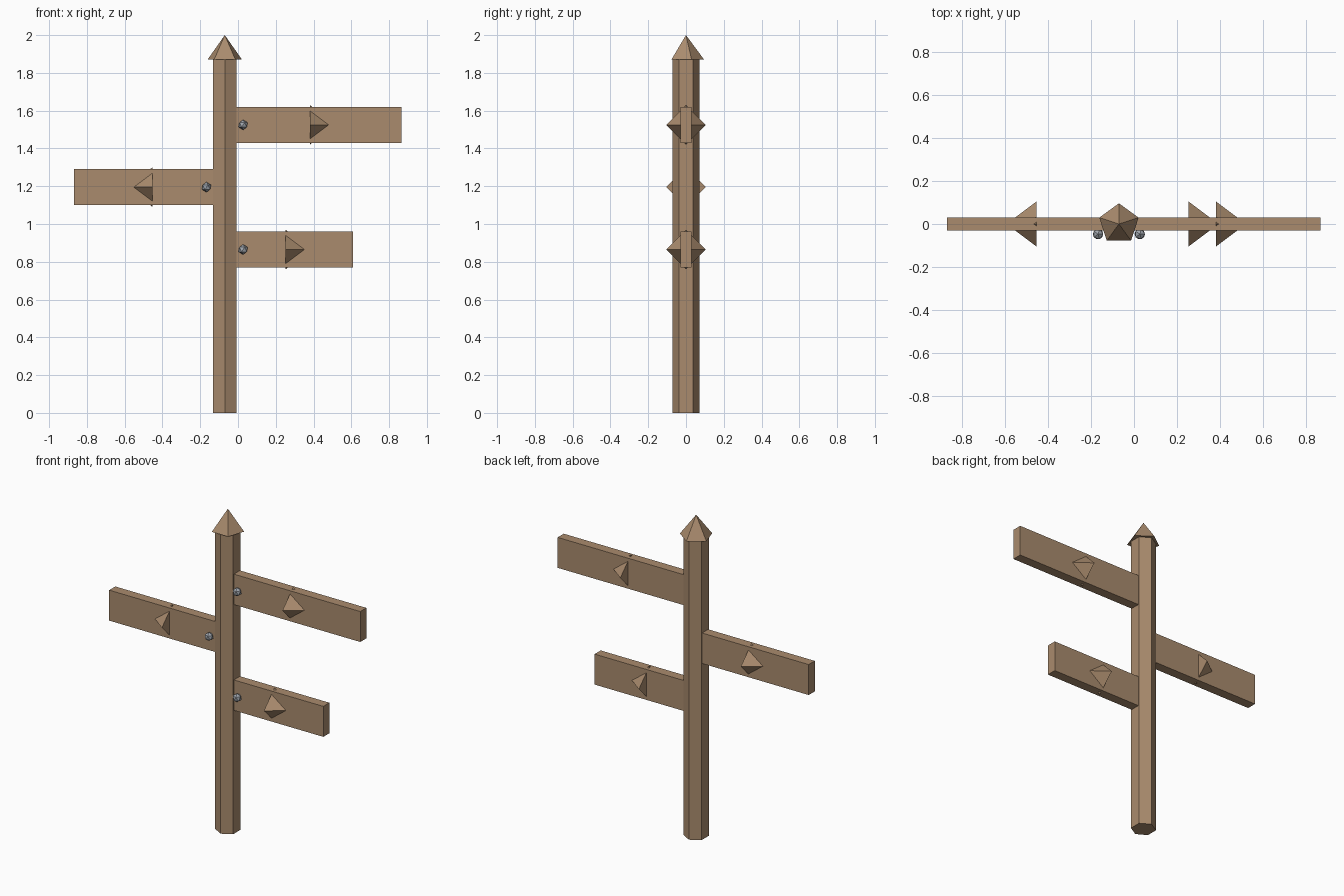
import bpy
from math import pi

cube = bpy.data.objects.get("Cube")
if cube:
    bpy.data.objects.remove(cube, do_unlink=True)


def material(name, rgb):
    mat = bpy.data.materials.new(name)
    mat.use_nodes = True
    mat.diffuse_color = (*rgb, 1)
    mat.node_tree.nodes["Principled BSDF"].inputs["Base Color"].default_value = (*rgb, 1)
    return mat


wood = material("wood", (0.40, 0.26, 0.155))
metal = material("metal", (0.36, 0.39, 0.43))
POST_X = -0.07


def finish(name, mat):
    obj = bpy.context.object
    obj.name = name
    obj.data.materials.append(mat)
    return obj


def add_board(name, z, tip, arrow_base):
    """Plank, two-sided arrow pyramid and nail, pointing towards the tip."""
    side = 1 if tip > 0 else -1
    # Plank
    bpy.ops.mesh.primitive_cube_add(size=1, location=((tip + POST_X) / 2, 0, z))
    plank = finish(name + "_board", wood)
    plank.scale = (abs(tip - POST_X), 0.06, 0.19)
    # Arrow pyramid poking through both faces
    bpy.ops.mesh.primitive_cone_add(vertices=4, radius1=0.105, depth=0.14,
                                    location=(arrow_base + side * 0.07, 0, z),
                                    rotation=(0, side * pi / 2, 0))
    finish(name + "_arrow", wood)
    # Nail head
    bpy.ops.mesh.primitive_ico_sphere_add(subdivisions=1, radius=0.027,
                                          location=(POST_X + side * 0.097, -0.047, z))
    finish(name + "_nail", metal)


# Six-sided post with an edge facing the front
bpy.ops.mesh.primitive_cylinder_add(vertices=6, radius=0.072, depth=1.87,
                                    location=(POST_X, 0, 0.935))
finish("post", wood)

# Five-sided pointed cap
bpy.ops.mesh.primitive_cone_add(vertices=5, radius1=0.096, depth=0.13,
                                location=(POST_X, 0, 1.935))
finish("post_cap", wood)

# Direction boards
add_board("upper", 1.525, 0.865, 0.38)
add_board("middle", 1.195, -0.868, -0.452)
add_board("lower", 0.865, 0.61, 0.252)
